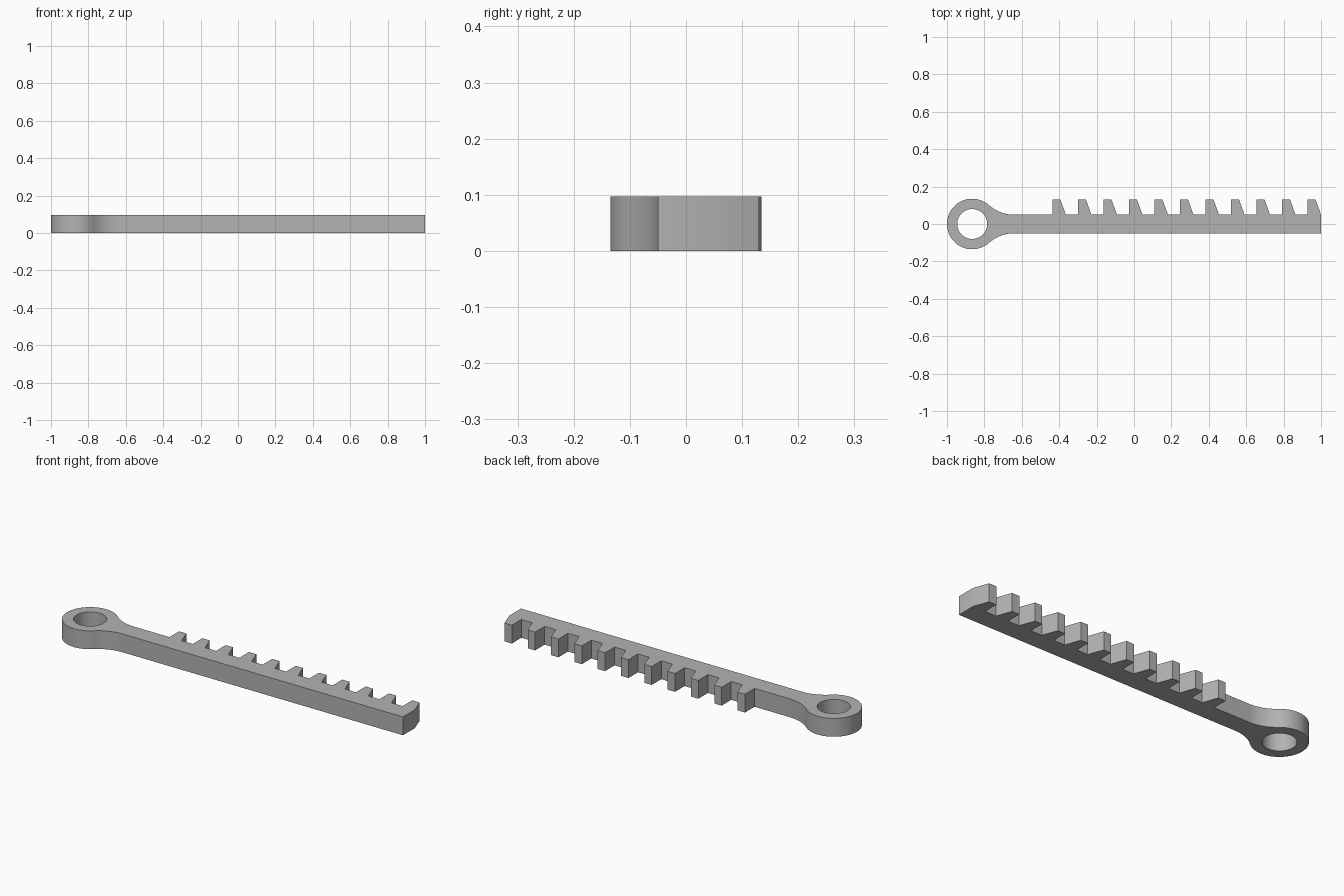
import bpy
import bmesh
from math import atan2, cos, hypot, pi, sin, sqrt

if "Cube" in bpy.data.objects:
    bpy.data.objects.remove(bpy.data.objects["Cube"], do_unlink=True)

HEIGHT = 0.097
BAR = 0.05            # half width of the bar
RING_X, OUTER, INNER = -0.865, 0.135, 0.08
FILLET = 0.2
TEETH, PITCH, FIRST = 11, 0.1364, -0.436
TOOTH_TIP, TIP_WIDTH, ROOT_WIDTH = 0.13, 0.043, 0.072


def arc(cx, cy, r, start, end, steps):
    angles = [start + (end - start) * i / steps for i in range(steps + 1)]
    return [(cx + r * cos(a), cy + r * sin(a)) for a in angles]


# Fillet centre, tangent to both the ring and the bar
fy = BAR + FILLET
fx = RING_X + sqrt((OUTER + FILLET) ** 2 - fy ** 2)
touch = atan2(fy, fx - RING_X)

# Outline: bar end, saw teeth, fillet, ring, mirrored fillet
outline = [(1, -BAR)]
for i in reversed(range(TEETH)):
    x = FIRST + i * PITCH
    outline += [(x + ROOT_WIDTH, BAR), (x + TIP_WIDTH, TOOTH_TIP),
                (x, TOOTH_TIP), (x, BAR)]
neck = arc(fx, fy, FILLET, -pi / 2, touch - pi, 14)
outline += neck
outline += arc(RING_X, 0, OUTER, touch, 2 * pi - touch, 64)[1:-1]
outline += [(x, -y) for x, y in reversed(neck)]
hole = arc(RING_X, 0, INNER, 0, 2 * pi, 64)[:-1]

# Filled flat curve with the eye hole, extruded to the full height
curve = bpy.data.curves.new("rack_profile", "CURVE")
curve.dimensions = "2D"
curve.fill_mode = "BOTH"
curve.extrude = HEIGHT / 2
for points in (outline, hole):
    spline = curve.splines.new("POLY")
    spline.points.add(len(points) - 1)
    for p, (x, y) in zip(spline.points, points):
        p.co = (x, y, 0, 1)
    spline.use_cyclic_u = True
helper = bpy.data.objects.new("rack_profile", curve)
bpy.context.collection.objects.link(helper)
bpy.context.view_layer.update()
evaluated = helper.evaluated_get(bpy.context.evaluated_depsgraph_get())
mesh = bpy.data.meshes.new_from_object(evaluated)
mesh.name = "toothed_rack"
bpy.data.objects.remove(helper, do_unlink=True)

# Weld caps to walls and stand the part on the floor
bm = bmesh.new()
bm.from_mesh(mesh)
bmesh.ops.remove_doubles(bm, verts=bm.verts, dist=0.0001)
bmesh.ops.translate(bm, verts=bm.verts, vec=(0, 0, HEIGHT / 2))
bmesh.ops.recalc_face_normals(bm, faces=bm.faces)
bm.to_mesh(mesh)
bm.free()

# Plain grey finish
grey = bpy.data.materials.new("grey")
grey.use_nodes = True
colour = (0.45, 0.45, 0.45, 1)
grey.diffuse_color = colour
grey.node_tree.nodes["Principled BSDF"].inputs["Base Color"].default_value = colour
mesh.materials.clear()
mesh.materials.append(grey)

rack = bpy.data.objects.new("toothed_rack", mesh)
bpy.context.collection.objects.link(rack)
bpy.ops.object.select_all(action="DESELECT")
rack.select_set(True)
bpy.context.view_layer.objects.active = rack
bpy.ops.object.shade_smooth_by_angle(angle=pi / 6)
